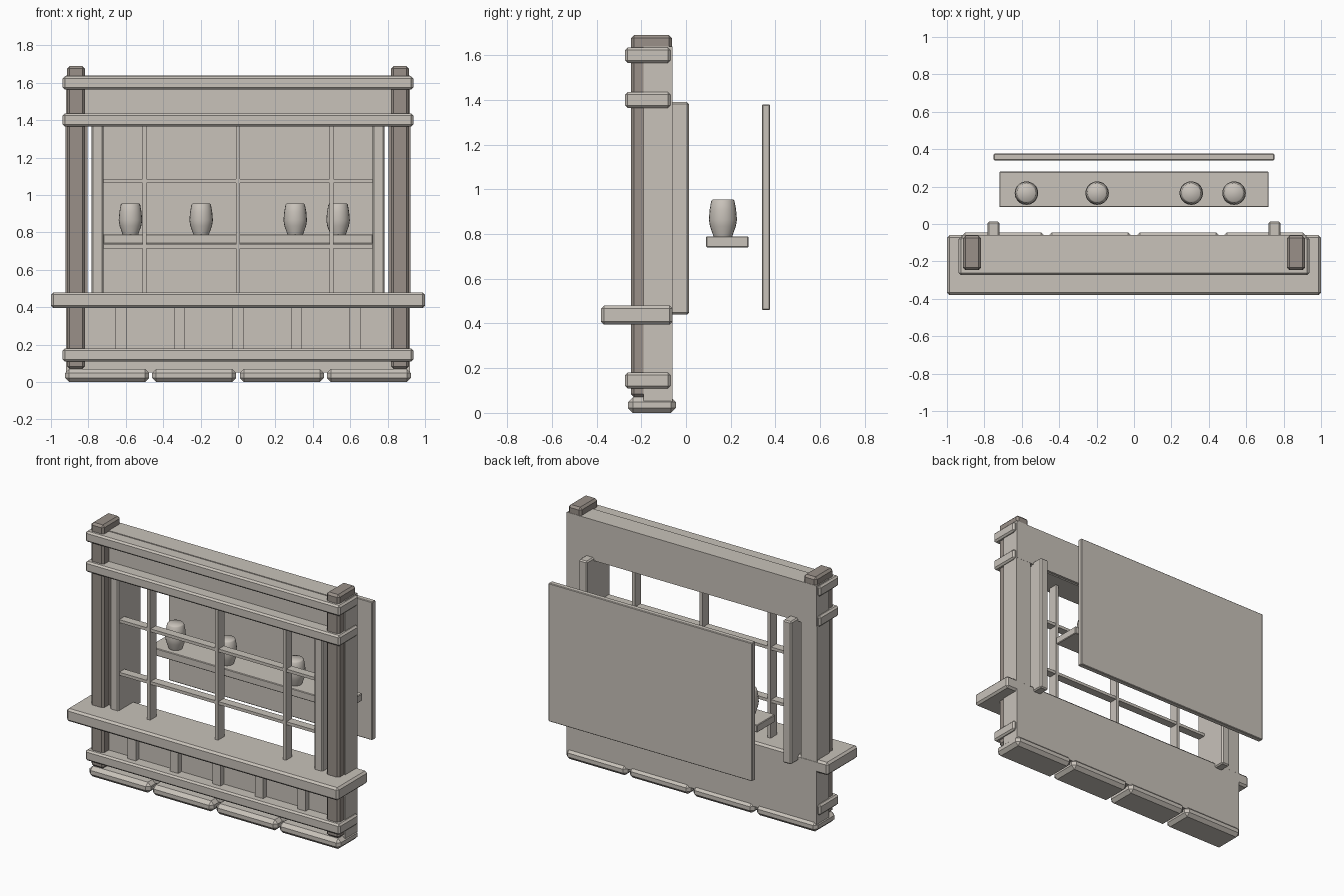
import bpy, bmesh, math

if "Cube" in bpy.data.objects:
    bpy.data.objects.remove(bpy.data.objects["Cube"])


def material(name, rgb):
    m = bpy.data.materials.new(name)
    m.diffuse_color = (*rgb, 1)
    m.use_nodes = True
    m.node_tree.nodes["Principled BSDF"].inputs["Base Color"].default_value = m.diffuse_color
    return m


LIGHT = material("pale_plaster", (0.58, 0.54, 0.49))
DARK = material("dark_timber", (0.32, 0.28, 0.25))


def box(name, x, y, z, mat=LIGHT, bevel=0.0):
    """Box from (min, max) pairs, with optional chamfered edges."""
    bm = bmesh.new()
    bmesh.ops.create_cube(bm, size=1)
    for v in bm.verts:
        for i, (lo, hi) in enumerate((x, y, z)):
            v.co[i] = hi if v.co[i] > 0 else lo
    if bevel:
        bmesh.ops.bevel(bm, geom=bm.edges[:], offset=bevel, segments=1,
                        affect='EDGES', profile=0.5)
    me = bpy.data.meshes.new(name)
    bm.to_mesh(me)
    bm.free()
    me.materials.append(mat)
    ob = bpy.data.objects.new(name, me)
    bpy.context.collection.objects.link(ob)
    return ob


def sides(name, x, *args, **kw):
    """Left and right copies of a box."""
    right = box(name + "_right", x, *args, **kw)
    left = box(name + "_left", (-x[1], -x[0]), *args, **kw)
    return left, right


# Foundation stones
for i, (a, b) in enumerate([(-0.925, -0.475), (-0.46, -0.01), (0.01, 0.46), (0.475, 0.925)]):
    box(f"foundation_stone_{i + 1}", (a, b), (-0.26, -0.045), (0, 0.07), bevel=0.022)

# Lower wall, header and side piers
box("lower_wall", (-0.92, 0.92), (-0.19, -0.06), (0.05, 0.44))
box("header", (-0.92, 0.92), (-0.19, -0.06), (1.37, 1.64))
for pier in sides("pier", (0.805, 0.922), (-0.19, -0.061), (0.44, 1.37)):
    pier.data.materials.append(DARK)
    for f in pier.data.polygons:          # dark front face
        f.material_index = int(f.normal.y < -0.5)

# Corner posts
sides("corner_post", (0.818, 0.914), (-0.247, -0.062), (0.07, 1.69), DARK, bevel=0.014)

# Horizontal rails and sill
for name, z in (("base_rail", 0.11), ("lintel_rail", 1.365), ("top_rail", 1.565)):
    box(name, (-0.937, 0.937), (-0.272, -0.07), (z, z + 0.07), bevel=0.011)
box("sill", (-1, 1), (-0.38, -0.06), (0.395, 0.48), bevel=0.013)

# Battens on the lower wall
for i in range(5):
    x = (i - 2) * 0.3125
    box(f"wall_batten_{i + 1}", (x - 0.03, x + 0.03), (-0.225, -0.18), (0.15, 0.42))

# Window jambs and lattice
sides("window_jamb", (0.72, 0.782), (-0.23, 0.013), (0.44, 1.39), bevel=0.008)
for i, x in enumerate((-0.5, 0, 0.5)):
    box(f"lattice_upright_{i + 1}", (x - 0.011, x + 0.011), (-0.225, -0.16), (0.45, 1.39))
for i, z in enumerate((0.725, 1.075)):
    box(f"lattice_bar_{i + 1}", (-0.73, 0.73), (-0.22, -0.165), (z - 0.01, z + 0.01))

# Display shelf and back panel
box("shelf", (-0.72, 0.72), (0.09, 0.28), (0.74, 0.79), bevel=0.004)
box("back_panel", (-0.75, 0.75), (0.34, 0.376), (0.46, 1.38), bevel=0.004)

# Turned jars
PROFILE = [(0.042, 0.79), (0.058, 0.835), (0.063, 0.865), (0.059, 0.91), (0.052, 0.948), (0.046, 0.955)]
N = 20
for i, x in enumerate((-0.575, -0.197, 0.306, 0.535)):
    bm = bmesh.new()
    rings = [[bm.verts.new((x + r * math.cos(2 * math.pi * k / N),
                            0.165 + r * math.sin(2 * math.pi * k / N), z))
              for k in range(N)] for r, z in PROFILE]
    for a, b in zip(rings, rings[1:]):
        for k in range(N):
            bm.faces.new((a[k], a[(k + 1) % N], b[(k + 1) % N], b[k]))
    bm.faces.new(rings[0][::-1])
    bm.faces.new(rings[-1])
    me = bpy.data.meshes.new(f"jar_{i + 1}")
    bm.to_mesh(me)
    bm.free()
    me.materials.append(LIGHT)
    jar = bpy.data.objects.new(me.name, me)
    bpy.context.collection.objects.link(jar)
    bpy.ops.object.select_all(action='DESELECT')
    jar.select_set(True)
    bpy.context.view_layer.objects.active = jar
    bpy.ops.object.shade_smooth_by_angle(angle=math.radians(50))
